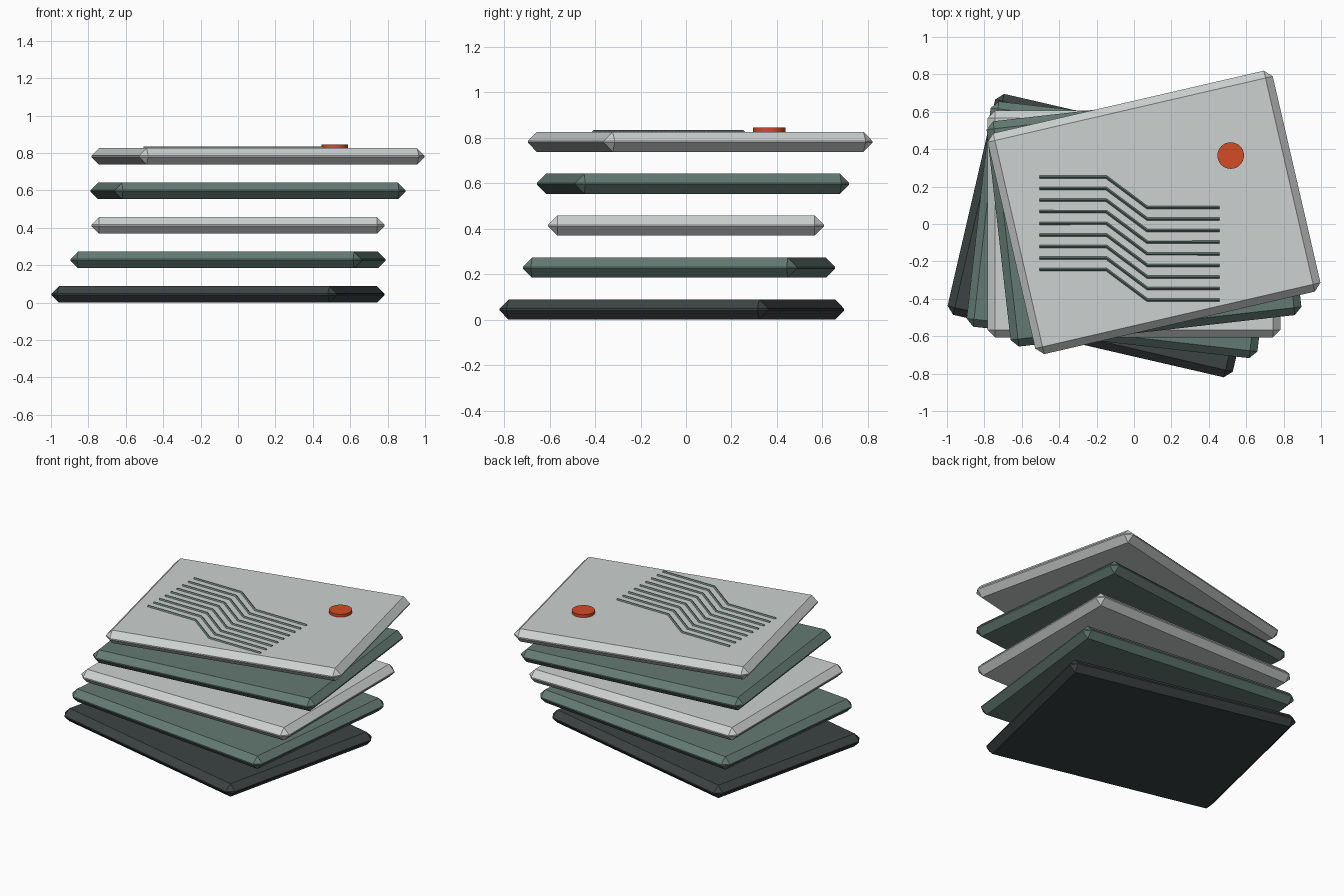
import bpy
import bmesh
from math import radians

cube = bpy.data.objects.get("Cube")
if cube:
    bpy.data.objects.remove(cube, do_unlink=True)


def material(name, rgb):
    m = bpy.data.materials.new(name)
    m.use_nodes = True
    color = (*rgb, 1)
    m.diffuse_color = color
    m.node_tree.nodes["Principled BSDF"].inputs["Base Color"].default_value = color
    return m


dark = material("charcoal", (0.045, 0.056, 0.056))
teal = material("grey_teal", (0.127, 0.195, 0.171))
light = material("light_grey", (0.604, 0.638, 0.624))
orange = material("orange", (0.658, 0.069, 0.019))

WIDTH, DEPTH, THICK, CHAMFER = 1.565, 1.212, 0.088, 0.04
STEP_Z = 0.1845


def add_object(name, bm, mat):
    mesh = bpy.data.meshes.new(name)
    bm.to_mesh(mesh)
    bm.free()
    mesh.materials.append(mat)
    obj = bpy.data.objects.new(name, mesh)
    bpy.context.collection.objects.link(obj)
    return obj


# Fanned stack of chamfered plates
names = ["bottom_plate", "lower_plate", "middle_plate", "upper_plate", "top_plate"]
for i, mat in enumerate([dark, teal, light, teal, light]):
    bm = bmesh.new()
    bmesh.ops.create_cube(bm, size=1)
    bmesh.ops.scale(bm, vec=(WIDTH, DEPTH, THICK), verts=bm.verts)
    bmesh.ops.bevel(bm, geom=bm.edges[:], offset=CHAMFER, segments=1,
                    profile=0.5, affect='EDGES')
    plate = add_object(names[i], bm, mat)
    k = i - 2
    plate.location = (0.0535 * k, 0.031 * k, THICK / 2 + STEP_Z * i)
    plate.rotation_euler.z = radians(6.5 * k)

top = THICK + 4 * STEP_Z

# Raised round button
bm = bmesh.new()
bmesh.ops.create_cone(bm, cap_ends=True, segments=32, radius1=0.071,
                      radius2=0.071, depth=0.022)
button = add_object("round_button", bm, orange)
button.location = (0.517, 0.366, top + 0.008)

# Parallel stepped ridges, each a thin four-sided bar
for i in range(9):
    y = 0.251 - 0.0618 * i
    curve = bpy.data.curves.new("ridge_path", 'CURVE')
    curve.dimensions = '3D'
    curve.bevel_depth = 0.008
    curve.bevel_resolution = 0
    curve.use_fill_caps = True
    path = curve.splines.new('POLY')
    points = [(-0.506, 0), (-0.148, 0), (0.071, -0.163), (0.456, -0.163)]
    path.points.add(len(points) - 1)
    for p, (x, dy) in zip(path.points, points):
        p.co = (x, y + dy, top, 1)
    path.use_smooth = False
    curve.materials.append(teal)
    ridge = bpy.data.objects.new(f"stepped_ridge_{i + 1}", curve)
    bpy.context.collection.objects.link(ridge)
